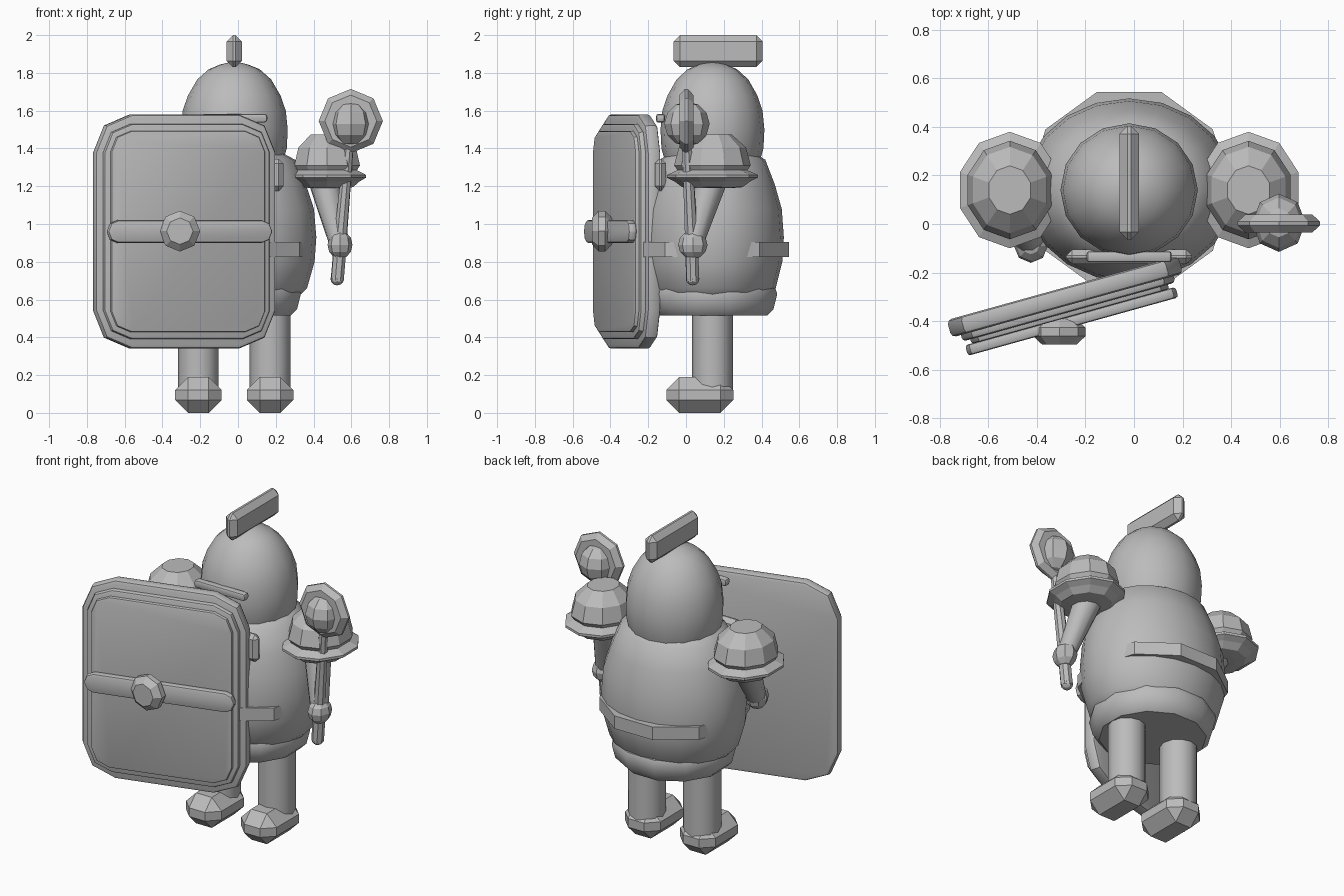
import bpy, bmesh, math
from mathutils import Vector, Matrix

if "Cube" in bpy.data.objects:
    bpy.data.objects.remove(bpy.data.objects["Cube"])

GREY = (0.5, 0.5, 0.5, 1)
mat = bpy.data.materials.new("plain_grey")
mat.use_nodes = True
mat.diffuse_color = GREY
mat.node_tree.nodes["Principled BSDF"].inputs["Base Color"].default_value = GREY

CX, CY = -0.02, 0.14          # body axis


def finish(name, bm, matrix=None, smooth=None):
    """Turn a bmesh into a named object, optionally smooth below an angle."""
    bmesh.ops.recalc_face_normals(bm, faces=bm.faces)
    if matrix:
        bm.transform(matrix)
    me = bpy.data.meshes.new(name)
    bm.to_mesh(me)
    bm.free()
    me.materials.append(mat)
    ob = bpy.data.objects.new(name, me)
    bpy.context.scene.collection.objects.link(ob)
    if smooth:
        bpy.ops.object.select_all(action='DESELECT')
        ob.select_set(True)
        bpy.context.view_layer.objects.active = ob
        bpy.ops.object.shade_smooth_by_angle(angle=math.radians(smooth))
    return ob


def lathe(name, profile, sides, centre, sx=1, sy=1, smooth=None, turn=0.0):
    """Revolve (radius, z) points about a vertical axis and cap both ends."""
    bm = bmesh.new()
    rings = []
    for r, z in profile:
        angles = [2 * math.pi * (i + turn) / sides for i in range(sides)]
        rings.append([bm.verts.new((centre[0] + r * sx * math.cos(a),
                                    centre[1] + r * sy * math.sin(a), z)) for a in angles])
    for a, b in zip(rings, rings[1:]):
        for i in range(sides):
            j = (i + 1) % sides
            bm.faces.new((a[i], a[j], b[j], b[i]))
    bm.faces.new(rings[0])
    bm.faces.new(rings[-1])
    return finish(name, bm, smooth=smooth)


def block(name, size, centre, chamfer, smooth=None):
    """Box with every edge chamfered."""
    bm = bmesh.new()
    bmesh.ops.create_cube(bm, size=1)
    bm.transform(Matrix.Diagonal((*size, 1)))
    bmesh.ops.bevel(bm, geom=bm.edges[:], offset=chamfer, segments=1,
                    profile=0.5, affect='EDGES')
    return finish(name, bm, Matrix.Translation(centre), smooth)


def slab(name, width, height, depth, corner, edge, matrix, smooth=40):
    """Upright plate facing -y with rounded corners and a softened rim."""
    bm = bmesh.new()
    bmesh.ops.create_cube(bm, size=1)
    bm.transform(Matrix.Diagonal((width, depth, height, 1)))
    posts = [e for e in bm.edges if abs(e.verts[0].co.y - e.verts[1].co.y) > depth / 2]
    bmesh.ops.bevel(bm, geom=posts, offset=corner, segments=2, profile=0.5, affect='EDGES')
    rim = [e for e in bm.edges if abs(e.verts[0].co.y - e.verts[1].co.y) < 1e-5]
    bmesh.ops.bevel(bm, geom=rim, offset=edge, segments=2, profile=0.5, affect='EDGES')
    return finish(name, bm, matrix, smooth)


def rod(name, start, end, r1, r2, sides, smooth=None):
    """Tapered cylinder between two points."""
    a, b = Vector(start), Vector(end)
    bm = bmesh.new()
    bmesh.ops.create_cone(bm, cap_ends=True, segments=sides, radius1=r1, radius2=r2,
                          depth=(b - a).length)
    turn = (b - a).to_track_quat('Z', 'Y').to_matrix().to_4x4()
    return finish(name, bm, Matrix.Translation((a + b) / 2) @ turn, smooth)


def ball(name, centre, radii, u, v, smooth=None):
    bm = bmesh.new()
    bmesh.ops.create_uvsphere(bm, u_segments=u, v_segments=v, radius=1)
    return finish(name, bm, Matrix.Translation(centre) @ Matrix.Diagonal((*radii, 1)), smooth)


def disc(name, centre, radius, depth, chamfer):
    """Octagonal disc facing the front with chamfered rims."""
    bm = bmesh.new()
    bmesh.ops.create_cone(bm, cap_ends=True, segments=8, radius1=radius, radius2=radius,
                          depth=depth)
    caps = [e for e in bm.edges if abs(e.verts[0].co.z - e.verts[1].co.z) < 1e-5]
    bmesh.ops.bevel(bm, geom=caps, offset=chamfer, segments=1, profile=0.5, affect='EDGES')
    turn = Matrix.Rotation(math.pi / 2, 4, 'X')
    return finish(name, bm, Matrix.Translation(centre) @ turn)


# torso, skirt, belt and head
axis = (CX, CY)
lathe("torso", [(0.3, 0.62), (0.335, 0.66), (0.37, 0.8), (0.378, 0.93), (0.367, 1.08),
                (0.33, 1.21), (0.28, 1.34), (0.2, 1.39)], 20, axis, sx=1.15, smooth=40)
lathe("skirt", [(0.3, 0.515), (0.335, 0.55), (0.355, 0.63), (0.345, 0.66), (0.3, 0.67)],
      12, axis, sx=1.03, smooth=40, turn=0.5)
lathe("belt", [(0.426, 0.825), (0.426, 0.905)], 10, axis)
lathe("head", [(0.25, 1.33), (0.27, 1.4), (0.275, 1.5), (0.265, 1.6), (0.238, 1.68),
               (0.19, 1.765), (0.13, 1.82), (0.07, 1.845), (0.015, 1.858)],
      16, axis, sx=1.03, smooth=40)
block("crest", (0.08, 0.47, 0.17), (CX, 0.17, 1.915), 0.033)
slab("visor_bar", 0.35, 0.045, 0.045, 0.015, 0.01,
     Matrix.Translation((CX, -0.135, 1.56)))
block("chest_plate", (0.52, 0.06, 0.17), (CX, -0.135, 1.26), 0.025)

# legs, feet and shoulder guards
for side, s in (("right", -1), ("left", 1)):
    x = CX + s * 0.19
    lathe(side + "_leg", [(0.108, 0.12), (0.108, 0.56)], 12, (x, CY), smooth=40)
    block(side + "_foot", (0.245, 0.355, 0.19), (x, 0.073, 0.095), 0.068)
    lathe(side + "_shoulder_guard",
          [(0.1, 1.19), (0.16, 1.195), (0.2, 1.225), (0.24, 1.245), (0.24, 1.26),
           (0.185, 1.285), (0.203, 1.31), (0.178, 1.405), (0.1, 1.475)],
          10, (CX + s * 0.492, CY), sx=0.9, turn=0.5)

# arms and hands
rod("left_arm", (0.45, 0.14, 1.25), (0.53, 0.045, 0.92), 0.085, 0.055, 10, 40)
ball("left_hand", (0.54, 0.036, 0.89), (0.066, 0.078, 0.075), 8, 6)
rod("right_arm", (-0.5, 0.14, 1.25), (-0.43, -0.07, 0.95), 0.085, 0.06, 10, 40)
ball("right_hand", (-0.425, -0.09, 0.93), (0.07, 0.07, 0.075), 8, 6)

# mace
rod("mace_grip", (0.525, 0.035, 0.7), (0.542, 0.03, 0.9), 0.036, 0.036, 8)
ball("mace_pommel", (0.525, 0.035, 0.71), (0.036, 0.036, 0.035), 8, 6)
rod("mace_shaft", (0.54, 0.03, 0.9), (0.59, 0.003, 1.45), 0.036, 0.026, 8)
ball("mace_head", (0.597, 0.005, 1.53), (0.11, 0.12, 0.118), 8, 6)
disc("mace_flange", (0.597, 0.002, 1.545), 0.17, 0.075, 0.03)

# shield, stacked in layers along its turned facing
frame = Matrix.Translation((-0.285, -0.3, 0.96)) @ Matrix.Rotation(math.radians(15.5), 4, 'Z')


def forward(d):
    return frame @ Matrix.Translation((0, -d, 0))


slab("shield_back", 0.99, 1.24, 0.075, 0.2, 0.02, forward(0))
slab("shield_rim", 0.91, 1.14, 0.06, 0.15, 0.015, forward(0.035))
slab("shield_panel", 0.845, 1.065, 0.06, 0.11, 0.01, forward(0.055))
slab("shield_bar", 0.9, 0.12, 0.045, 0.055, 0.012, forward(0.105))
disc("shield_boss", (-0.308, -0.445, 0.962), 0.108, 0.105, 0.035)
